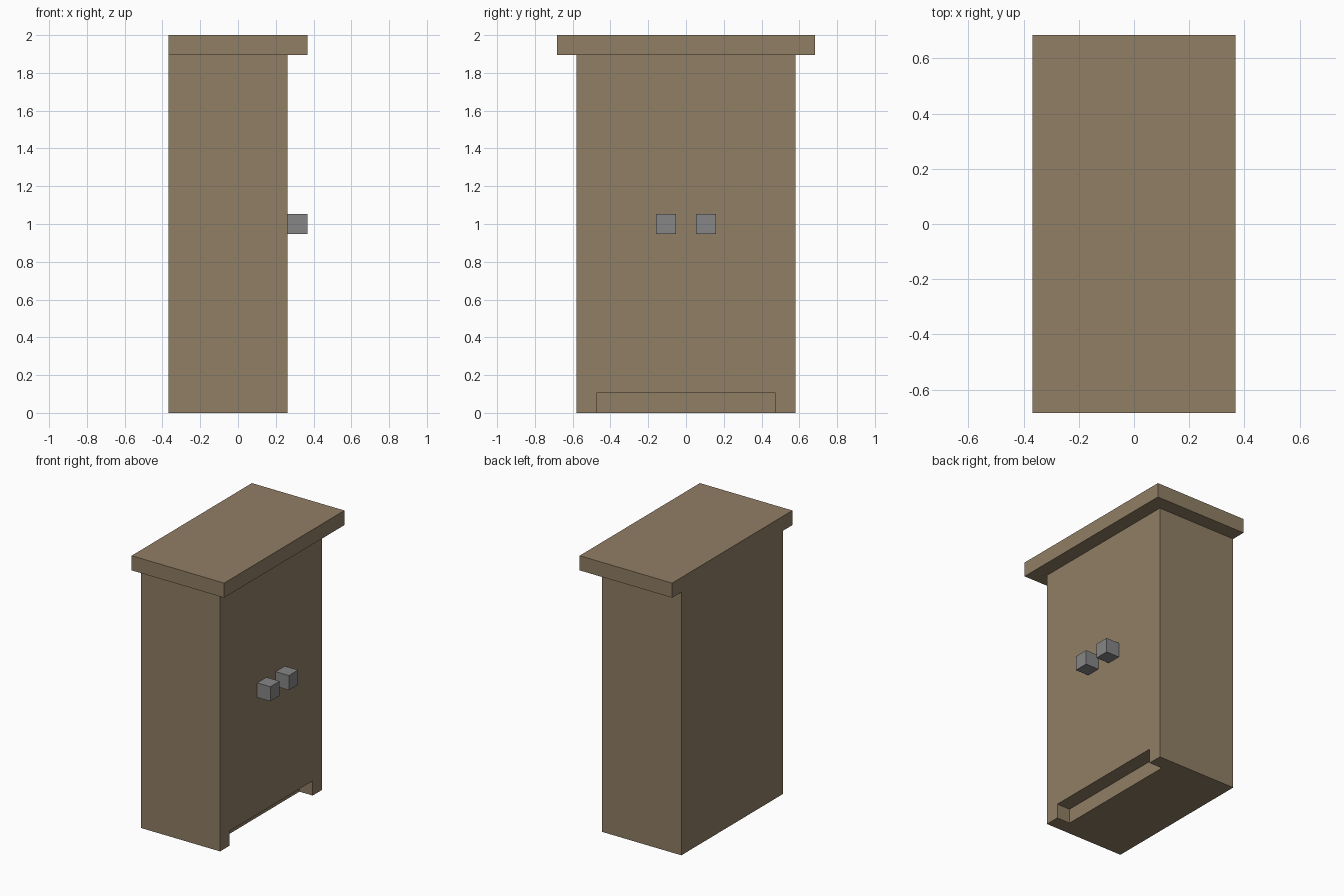
import bpy
import bmesh
from mathutils import Vector

cube = bpy.data.objects.get("Cube")
if cube:
    bpy.data.objects.remove(cube, do_unlink=True)

U = 2 / 19  # the whole cabinet sits on a 19-unit-high module


def material(name, rgb):
    mat = bpy.data.materials.new(name)
    mat.use_nodes = True
    mat.diffuse_color = (*rgb, 1)
    bsdf = next(n for n in mat.node_tree.nodes if n.type == "BSDF_PRINCIPLED")
    bsdf.inputs["Base Color"].default_value = (*rgb, 1)
    return mat


def finish(name, bm, mat):
    bmesh.ops.recalc_face_normals(bm, faces=bm.faces)
    mesh = bpy.data.meshes.new(name)
    bm.to_mesh(mesh)
    bm.free()
    mesh.materials.append(mat)
    obj = bpy.data.objects.new(name, mesh)
    bpy.context.collection.objects.link(obj)
    return obj


def box(name, low, high, mat):
    """Box between two corners given in module units."""
    low, high = Vector(low) * U, Vector(high) * U
    bm = bmesh.new()
    bmesh.ops.create_cube(bm, size=1)
    for v in bm.verts:
        v.co = (low + high) / 2 + v.co * (high - low)
    return finish(name, bm, mat)


wood = material("brown wood", (0.279, 0.209, 0.130))
metal = material("grey metal", (0.238, 0.238, 0.238))

# Cabinet body with a toe-kick recess along the bottom of the door side
body = box("cabinet_body", (-3.5, -5.5, 0), (2.5, 5.5, 18), wood)
cutter = box("toe_kick_cutter", (1.5, -4.5, -1), (3.5, 4.5, 1), wood)
cutter.hide_render = True
cutter.hide_viewport = True
recess = body.modifiers.new("toe_kick", "BOOLEAN")
recess.operation = "DIFFERENCE"
recess.solver = "EXACT"
recess.object = cutter

# Overhanging top board, flush at the back
box("top_board", (-3.5, -6.5, 18), (3.5, 6.5, 19), wood)

# Pair of square door knobs
for side, y in (("right", -1), ("left", 1)):
    box(side + "_knob", (2.5, y - 0.5, 9), (3.5, y + 0.5, 10), metal)
